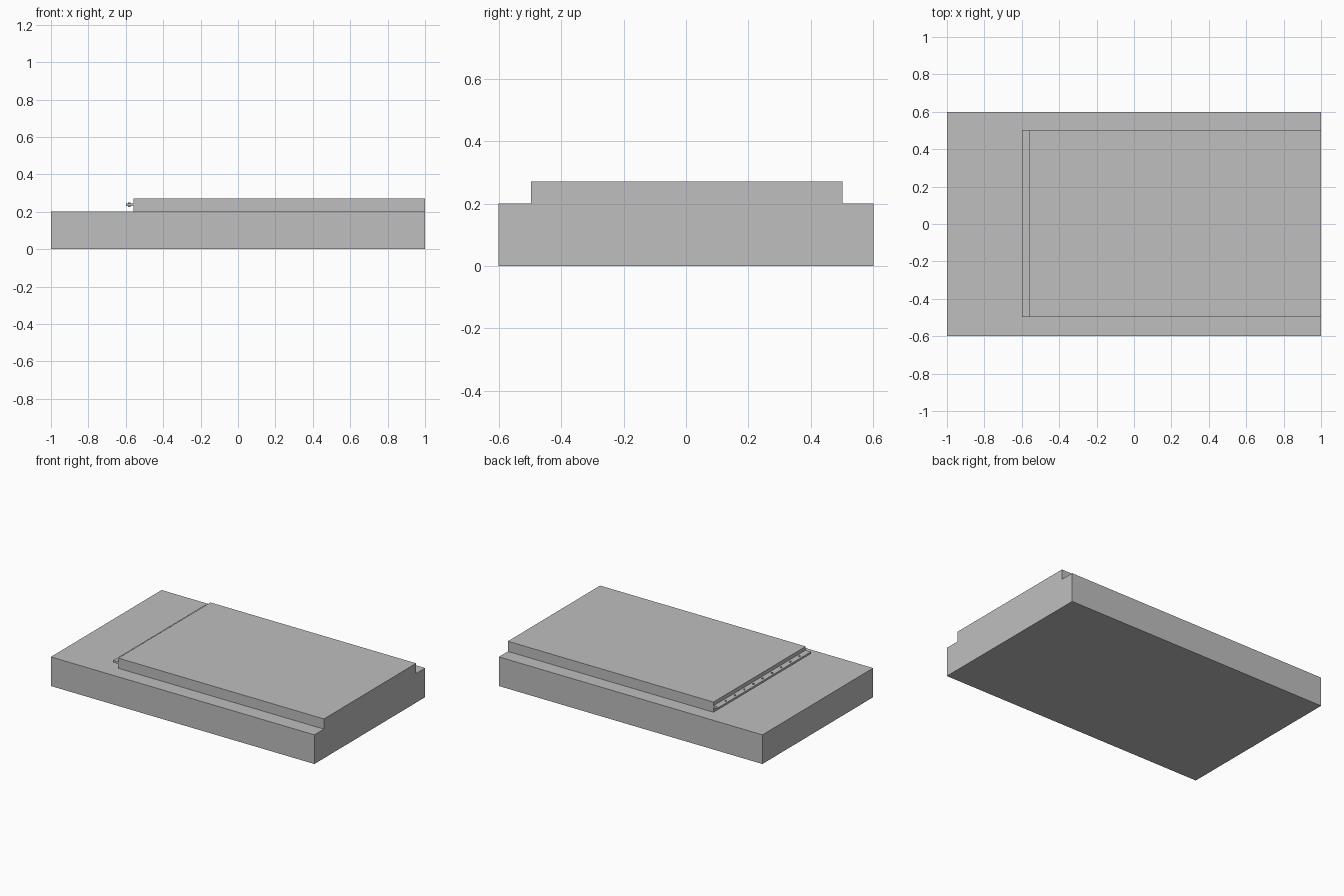
import bpy

cube = bpy.data.objects.get("Cube")
if cube:
    bpy.data.objects.remove(cube, do_unlink=True)

gray = bpy.data.materials.new("neutral_gray")
gray.use_nodes = True
colour = (0.52, 0.52, 0.52, 1)
gray.diffuse_color = colour
gray.node_tree.nodes["Principled BSDF"].inputs["Base Color"].default_value = colour


def box(name, low, high):
    """Axis-aligned box between two corners."""
    centre = [(a + b) / 2 for a, b in zip(low, high)]
    bpy.ops.mesh.primitive_cube_add(size=1, location=centre)
    part = bpy.context.object
    part.name = name
    part.scale = [b - a for a, b in zip(low, high)]
    bpy.ops.object.transform_apply(location=False, rotation=False, scale=True)
    part.data.materials.append(gray)
    return part


# Broad base and the raised slab, flush at the +x end
box("base_block", (-1, -0.6, 0), (1, 0.6, 0.2))
box("raised_slab", (-0.56, -0.497, 0.2), (1, 0.502, 0.27))

# Thin flange along the slab's free end
box("end_flange", (-0.6, -0.497, 0.23), (-0.56, 0.502, 0.244))

# Row of small fasteners through the flange
for i in range(9):
    bpy.ops.mesh.primitive_cylinder_add(
        vertices=16, radius=0.006, depth=0.024,
        location=(-0.582, (i - 4) * 0.1, 0.238))
    pin = bpy.context.object
    pin.name = f"flange_pin_{i + 1}"
    pin.data.materials.append(gray)
    bpy.ops.object.shade_smooth_by_angle()
